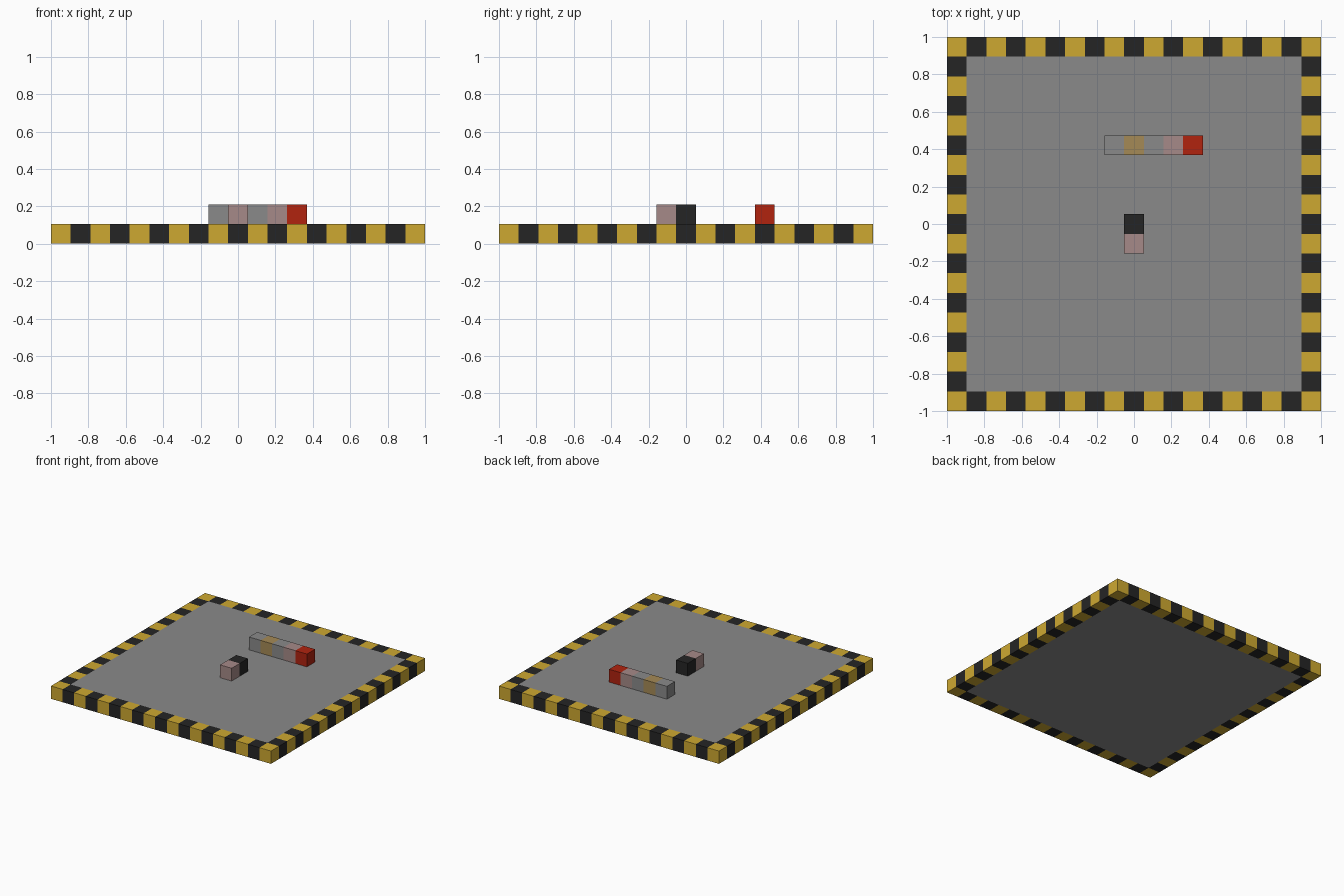
import bpy
import bmesh

CELL = 2 / 19          # the model sits on a 19 x 19 block grid


def material(name, rgb):
    """Flat material from sRGB 0-255, stored as linear values."""
    lin = [((c / 255 + 0.055) / 1.055) ** 2.4 for c in rgb]
    m = bpy.data.materials.new(name)
    m.use_nodes = True
    m.diffuse_color = (*lin, 1)
    bsdf = m.node_tree.nodes["Principled BSDF"]
    bsdf.inputs["Base Color"].default_value = (*lin, 1)
    bsdf.inputs["Roughness"].default_value = 0.9
    return m


def add_object(name, bm, mats):
    mesh = bpy.data.meshes.new(name)
    bm.to_mesh(mesh)
    bm.free()
    for m in mats:
        mesh.materials.append(m)
    ob = bpy.data.objects.new(name, mesh)
    bpy.context.collection.objects.link(ob)
    return ob


def block(name, col, row, layer, mat, size=1):
    """Box centred on a grid cell, counted from the middle of the base."""
    bm = bmesh.new()
    bmesh.ops.create_cube(bm, size=CELL)
    bmesh.ops.scale(bm, vec=(size, size, 1), verts=bm.verts)
    ob = add_object(name, bm, [mat])
    ob.location = (col * CELL, row * CELL, (layer + 0.5) * CELL)
    return ob


if "Cube" in bpy.data.objects:
    bpy.data.objects.remove(bpy.data.objects["Cube"])

yellow = material("hazard yellow", (206, 169, 49))
black = material("black", (37, 37, 37))
grey = material("floor grey", (138, 138, 138))
pink = material("dusty pink", (166, 138, 136))
tan = material("dull tan", (165, 138, 86))
red = material("signal red", (177, 35, 15))

# Striped border: a ring of grid cells, alternating colours, thickened upward
bm = bmesh.new()
bmesh.ops.create_grid(bm, x_segments=19, y_segments=19, size=1)
inner = [f for f in bm.faces
         if max(abs(c) for c in f.calc_center_median().xy) < 1 - CELL]
bmesh.ops.delete(bm, geom=inner, context='FACES')
for f in bm.faces:
    c = f.calc_center_median()
    f.material_index = (round(c.x / CELL) + round(c.y / CELL)) % 2
border = add_object("striped_border", bm, [yellow, black])
thick = border.modifiers.new("thickness", 'SOLIDIFY')
thick.thickness = CELL
thick.offset = 1

# Floor slab inside the border
block("floor_slab", 0, 0, 0, grey, size=17)

# Bar of blocks near the back
bar = [("end", grey), ("tan", tan), ("middle", grey), ("pink", pink), ("red", red)]
for i, (label, mat) in enumerate(bar):
    block(f"bar_block_{label}", i - 1, 4, 1, mat)

# Pair of blocks at the centre
block("centre_block", 0, 0, 1, black)
block("centre_front_block", 0, -1, 1, pink)
